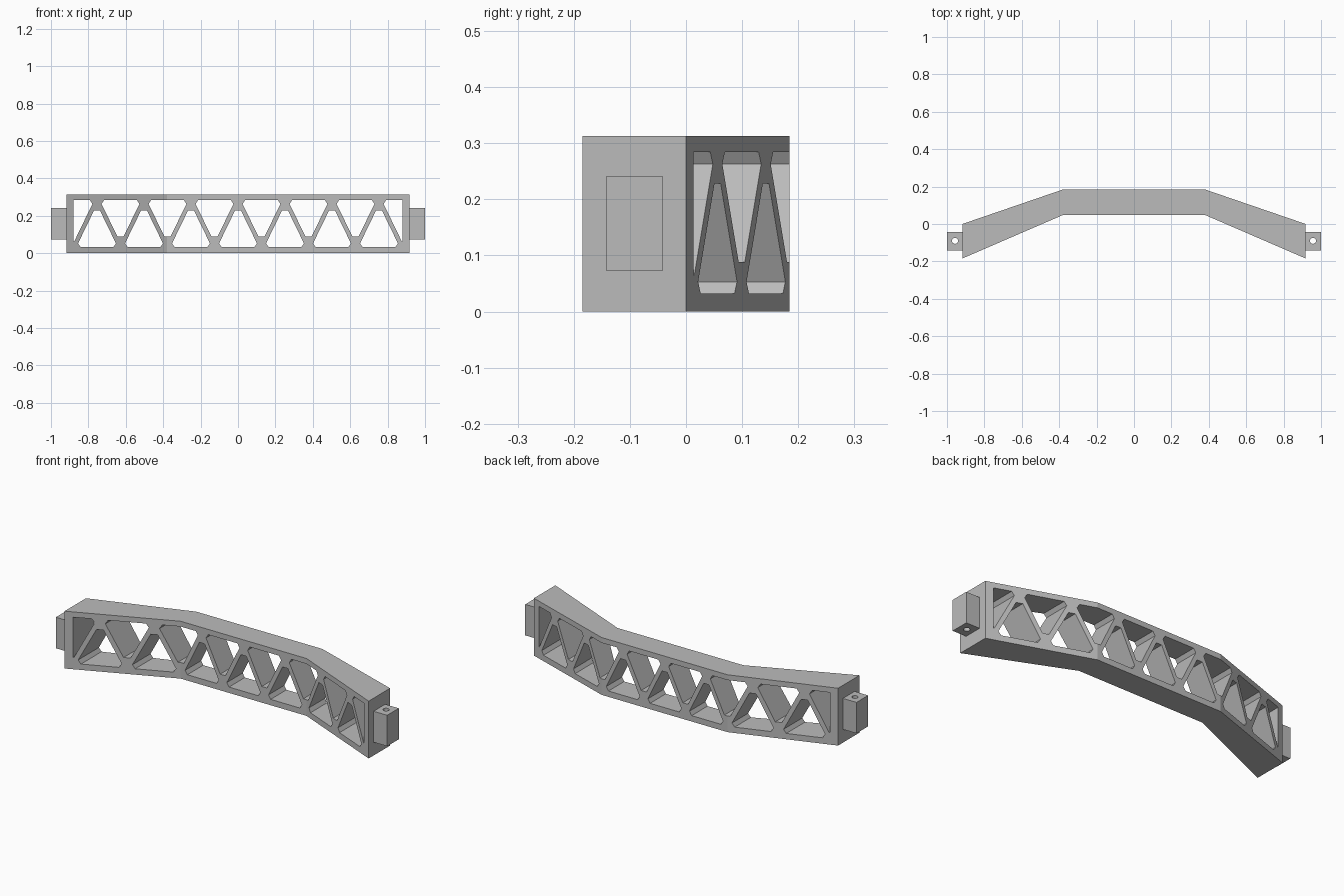
import bpy, bmesh
from mathutils import Vector

cube = bpy.data.objects.get("Cube")
if cube:
    bpy.data.objects.remove(cube, do_unlink=True)

HEIGHT = 0.313
END_X = 0.918
PITCH = 0.2513
OPENING_X = 3.5 * PITCH

grey = bpy.data.materials.new("mid grey")
grey.use_nodes = True
colour = (0.5, 0.5, 0.5, 1)
grey.diffuse_color = colour
grey.node_tree.nodes["Principled BSDF"].inputs["Base Color"].default_value = colour


def prism_object(name, outlines, depth):
    """Extrude each closed outline of 3D points along depth into one object."""
    bm = bmesh.new()
    for outline in outlines:
        face = bm.faces.new([bm.verts.new(p) for p in outline])
        side = bmesh.ops.extrude_face_region(bm, geom=[face], use_keep_orig=True)
        moved = [v for v in side["geom"] if isinstance(v, bmesh.types.BMVert)]
        bmesh.ops.translate(bm, verts=moved, vec=Vector(depth))
    bmesh.ops.recalc_face_normals(bm, faces=bm.faces)
    mesh = bpy.data.meshes.new(name)
    bm.to_mesh(mesh)
    bm.free()
    mesh.materials.append(grey)
    obj = bpy.data.objects.new(name, mesh)
    bpy.context.collection.objects.link(obj)
    return obj


def cut(obj, cutter):
    """Apply a boolean cut and remove the cutter."""
    mod = obj.modifiers.new("cut", 'BOOLEAN')
    mod.operation = 'DIFFERENCE'
    mod.solver = 'EXACT'
    mod.object = cutter
    cutter.hide_render = True
    bpy.context.view_layer.objects.active = obj
    bpy.ops.object.modifier_apply(modifier=mod.name)
    bpy.data.objects.remove(cutter, do_unlink=True)


# Bent beam, swept back in the middle
half = [(END_X, -0.1845), (END_X, 0), (0.38, 0.1845), ]
inner = (0.38, 0.048)
plan = [inner] + half + [(-x, y) for x, y in reversed(half)] + [(-inner[0], inner[1])]
beam = prism_object("truss_beam", [[(x, y, 0) for x, y in plan]], (0, 0, HEIGHT))

# Triangular lattice openings with clipped corners
right_side = [(0.088, 0.032), (0.101, 0.053), (0.016, 0.228)]
triangle = right_side + [(-x, z) for x, z in reversed(right_side)]
openings = []
for i in range(-3, 4):
    openings.append([(i * PITCH + x, -0.5, z) for x, z in triangle])
for i in range(-3, 3):
    openings.append([((i + 0.5) * PITCH + x, -0.5, HEIGHT + 0.003 - z) for x, z in triangle])

# Half openings beside the end walls
end_half = [(0, 0.284), (0.088, 0.284), (0.101, 0.263), (0.005, 0.065), (0, 0.065)]
for s in (-1, 1):
    openings.append([(s * (OPENING_X - x), -0.5, z) for x, z in end_half])
cut(beam, prism_object("opening_cutter", openings, (0, 1, 0)))

# Mounting tabs with a vertical pin hole
for s, name in ((-1, "right_tab"), (1, "left_tab")):
    corners = [(0.917, -0.142), (1, -0.142), (1, -0.042), (0.917, -0.042)]
    tab = prism_object(name, [[(s * x, y, 0.0725) for x, y in corners]], (0, 0, 0.169))
    bpy.ops.mesh.primitive_cylinder_add(vertices=32, radius=0.016, depth=1,
                                        location=(s * 0.957, -0.09, 0.15))
    pin = bpy.context.object
    pin.data.materials.append(grey)
    cut(tab, pin)
    bpy.ops.object.select_all(action='DESELECT')
    tab.select_set(True)
    bpy.context.view_layer.objects.active = tab
    bpy.ops.object.shade_smooth_by_angle()
